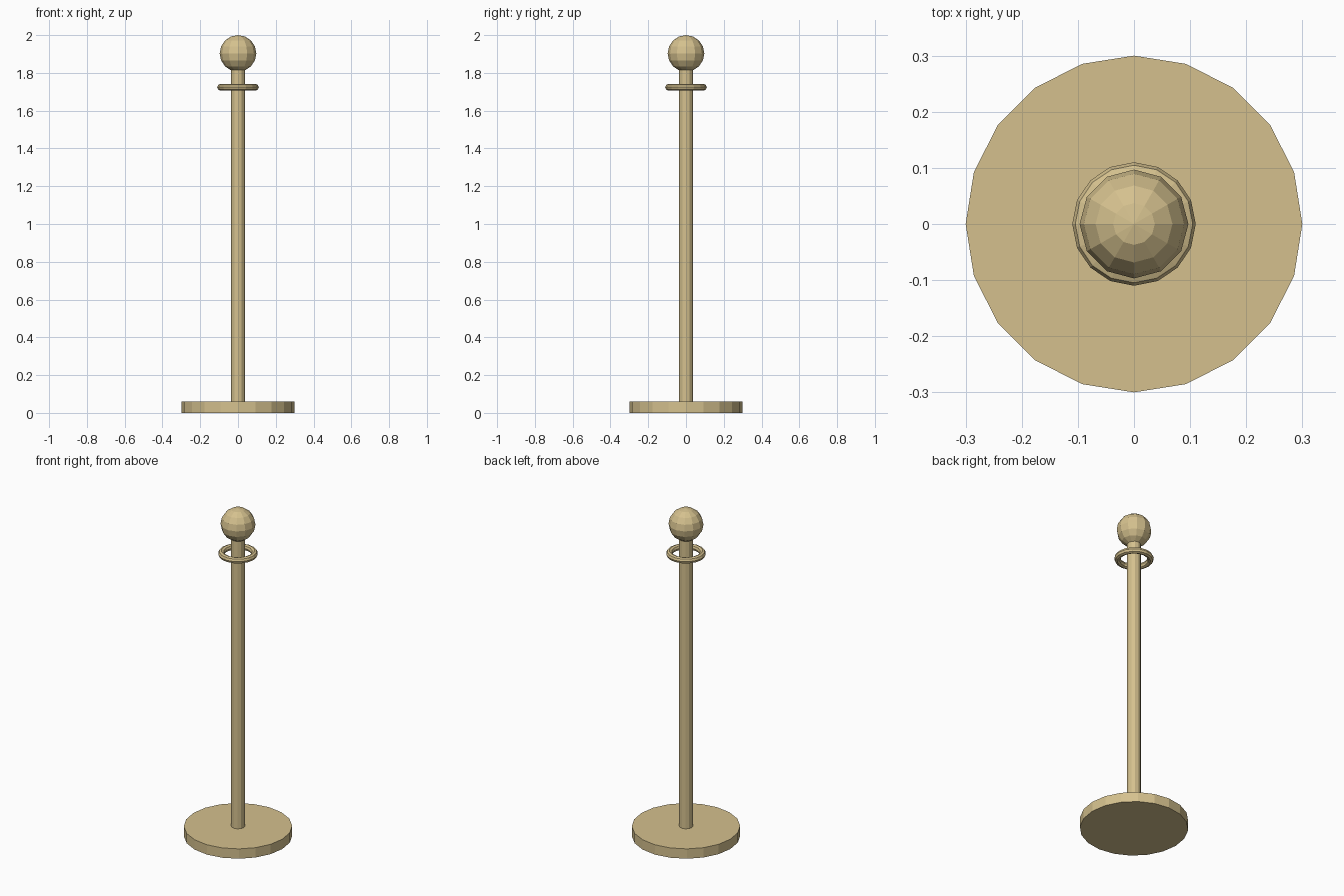
import bpy
from math import cos, sin, tau

if "Cube" in bpy.data.objects:
    bpy.data.objects.remove(bpy.data.objects["Cube"], do_unlink=True)

# Single brass colour
brass = bpy.data.materials.new("brass")
brass.use_nodes = True
colour = (0.66, 0.53, 0.27, 1)
brass.diffuse_color = colour
brass.node_tree.nodes["Principled BSDF"].inputs["Base Color"].default_value = colour


def finish(name):
    obj = bpy.context.object
    obj.name = name
    obj.data.materials.append(brass)
    return obj


def cylinder(name, radius, bottom, top, sides):
    # Corners lie on the x and y axes
    bpy.ops.mesh.primitive_cylinder_add(vertices=sides, radius=radius, depth=top - bottom,
                                        location=(0, 0, (bottom + top) / 2))
    return finish(name)


# Heavy round foot and slim upright
cylinder("base", 0.3, 0, 0.06, 20)
cylinder("pole", 0.038, 0.06, 1.83, 12)

# Ring that takes the rope hooks
bpy.ops.mesh.primitive_torus_add(major_segments=16, minor_segments=8, major_radius=0.092,
                                 minor_radius=0.018, location=(0, 0, 1.724))
finish("rope_ring")

# Ball finial
bpy.ops.mesh.primitive_uv_sphere_add(segments=12, ring_count=8, radius=0.097,
                                     location=(0, 0, 1.903))
finish("ball_finial")
